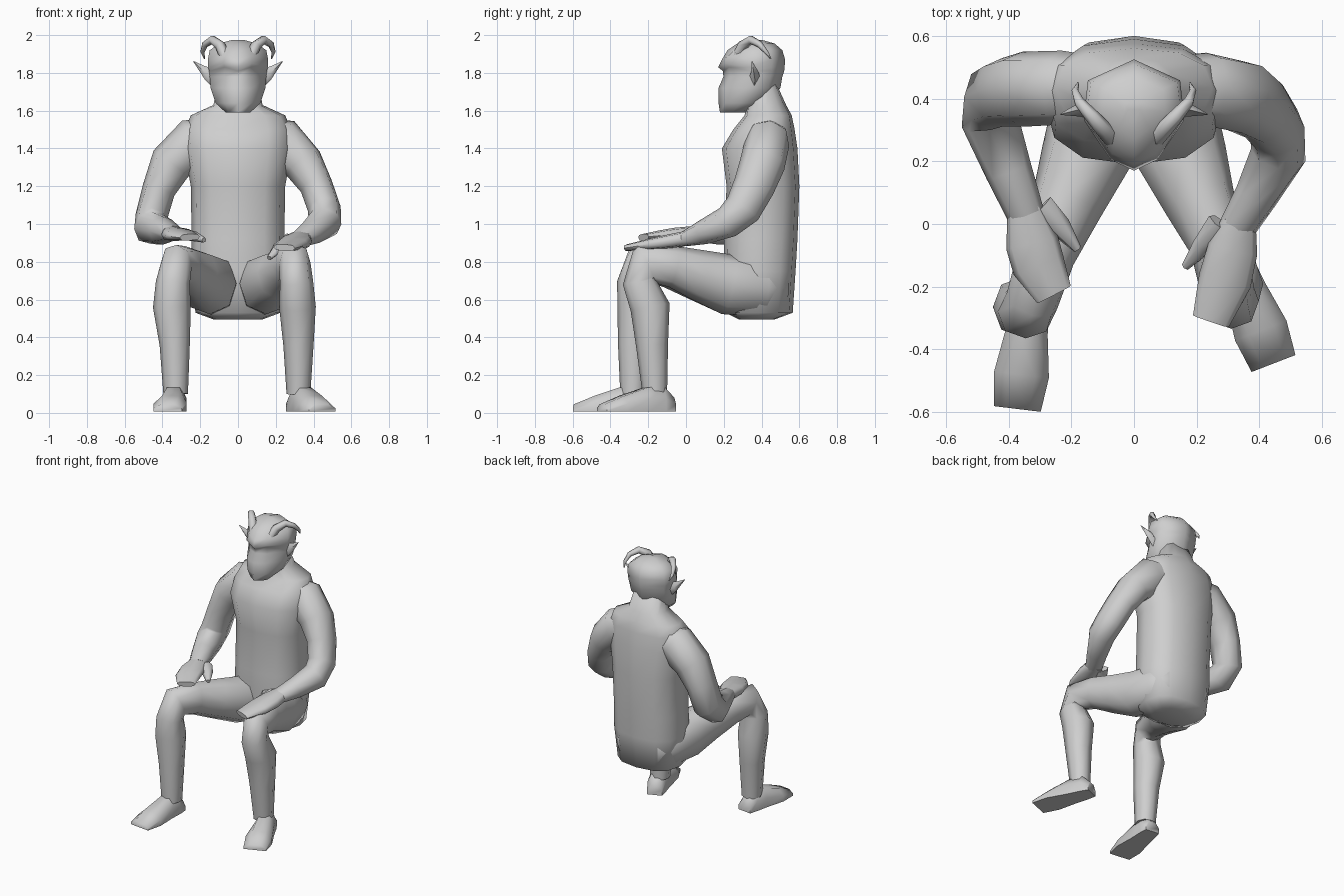
import bpy, bmesh, math
from mathutils import Vector

skin = bpy.data.materials.new("plain grey")
skin.diffuse_color = (0.62, 0.62, 0.62, 1)


def loft(name, rings, angle=75):
    """Skin a list of equal-sized point rings and cap both ends."""
    bm = bmesh.new()
    vr = [[bm.verts.new(p) for p in r] for r in rings]
    n = len(vr[0])
    for a, b in zip(vr, vr[1:]):
        for i in range(n):
            j = (i + 1) % n
            bm.faces.new((a[i], a[j], b[j], b[i]))
    bm.faces.new(vr[0][::-1])
    bm.faces.new(vr[-1])
    bmesh.ops.recalc_face_normals(bm, faces=bm.faces)
    me = bpy.data.meshes.new(name)
    bm.to_mesh(me)
    bm.free()
    me.materials.append(skin)
    ob = bpy.data.objects.new(name, me)
    bpy.context.collection.objects.link(ob)
    bpy.ops.object.select_all(action='DESELECT')
    ob.select_set(True)
    bpy.context.view_layer.objects.active = ob
    bpy.ops.object.shade_smooth_by_angle(angle=math.radians(angle))
    return ob


def oval(n, e):
    """Unit rounded-box outline."""
    out = []
    for k in range(n):
        c, s = math.cos(math.tau * k / n), math.sin(math.tau * k / n)
        out.append((math.copysign(abs(c) ** e, c), math.copysign(abs(s) ** e, s)))
    return out


def limb(name, stations, n=8, e=0.9, ref=(1, 0, 0)):
    """Tube along stations of (x, y, z, half width, half depth)."""
    pts = [Vector(s[:3]) for s in stations]
    rings = []
    for i, s in enumerate(stations):
        t = (pts[min(i + 1, len(pts) - 1)] - pts[max(i - 1, 0)]).normalized()
        u = Vector(ref)
        u = (u - t * u.dot(t)).normalized()
        v = t.cross(u)
        rings.append([pts[i] + u * a * s[3] + v * b * s[4] for a, b in oval(n, e)])
    return loft(name, rings)


# torso with neck: z, half width, front y, back y
body = [(0.495, 0.13, 0.28, 0.47), (0.53, 0.225, 0.21, 0.565), (0.75, 0.25, 0.20, 0.58),
        (0.92, 0.245, 0.20, 0.59), (1.20, 0.25, 0.215, 0.60), (1.40, 0.285, 0.19, 0.59),
        (1.50, 0.28, 0.25, 0.575), (1.575, 0.25, 0.31, 0.56), (1.63, 0.13, 0.32, 0.53),
        (1.74, 0.11, 0.32, 0.48)]
loft("torso", [[(a * w, (f + b) / 2 + c * (b - f) / 2, z) for a, c in oval(12, 0.8)]
               for z, w, f, b in body])

# head: z, half width, face half width, front y, back y
skull = [(1.59, 0.065, 0.05, 0.18, 0.32), (1.64, 0.118, 0.07, 0.172, 0.43),
         (1.72, 0.145, 0.075, 0.172, 0.50), (1.78, 0.15, 0.07, 0.198, 0.51),
         (1.81, 0.153, 0.07, 0.195, 0.52), (1.83, 0.158, 0.075, 0.17, 0.522),
         (1.87, 0.16, 0.07, 0.19, 0.525), (1.92, 0.15, 0.065, 0.22, 0.51),
         (1.955, 0.10, 0.05, 0.27, 0.47), (1.975, 0.03, 0.02, 0.33, 0.40)]
rings = []
for z, w, fw, f, b in skull:
    m = f + (b - f) * 0.45
    half = [(w, m), (w * 0.92, b - (b - f) * 0.2)]
    lift = 0.02 if 1.8 < z < 1.9 else 0
    rings.append([(0, f, z), (fw, f + 0.035, z + lift), (*half[0], z), (*half[1], z),
                  (0, b, z), (-half[1][0], half[1][1], z), (-w, m, z),
                  (-fw, f + 0.035, z + lift)])
loft("head", rings)

for side, s in (("left", -1), ("right", 1)):
    # curled horns
    limb(side + "_horn", [(s * x, y, z, r, r) for x, y, z, r in (
        (0.065, 0.27, 1.88, 0.03), (0.095, 0.30, 1.945, 0.027), (0.135, 0.345, 1.975, 0.023),
        (0.175, 0.39, 1.95, 0.017), (0.188, 0.425, 1.91, 0.011), (0.178, 0.45, 1.875, 0.003))],
        n=6, ref=(0.6 * s, -0.8, 0))
    # pointed ears
    loft(side + "_ear", [[(s * x, y + dy, z + dz) for dy, dz in
                          ((-d, 0), (0, h), (d, 0), (0, -h))]
                         for x, y, z, d, h in ((0.12, 0.36, 1.765, 0.03, 0.055),
                                               (0.175, 0.365, 1.80, 0.022, 0.036),
                                               (0.235, 0.35, 1.86, 0.002, 0.003))])

# arms, from inside the chest to the wrist
limb("left_arm", [(-0.08, 0.43, 1.47, 0.09, 0.10), (-0.23, 0.435, 1.43, 0.135, 0.118),
                  (-0.355, 0.43, 1.32, 0.115, 0.12), (-0.42, 0.42, 1.18, 0.088, 0.11),
                  (-0.458, 0.40, 1.04, 0.085, 0.11),
                  (-0.46, 0.33, 0.98, 0.092, 0.09), (-0.40, 0.17, 0.965, 0.075, 0.075),
                  (-0.345, 0.03, 0.95, 0.06, 0.04)])
limb("right_arm", [(0.08, 0.43, 1.47, 0.09, 0.10), (0.23, 0.43, 1.43, 0.135, 0.118),
                   (0.345, 0.405, 1.32, 0.11, 0.12), (0.415, 0.36, 1.20, 0.088, 0.11),
                   (0.457, 0.30, 1.08, 0.088, 0.10),
                   (0.46, 0.22, 1.01, 0.09, 0.085), (0.39, 0.09, 0.955, 0.07, 0.065),
                   (0.33, -0.01, 0.92, 0.06, 0.04)])

# flat hands and thumbs
limb("left_hand", [(-0.35, 0.05, 0.95, 0.055, 0.04), (-0.325, -0.06, 0.945, 0.085, 0.035),
                   (-0.305, -0.13, 0.94, 0.085, 0.028), (-0.255, -0.225, 0.93, 0.06, 0.018)], e=0.7)
limb("left_thumb", [(-0.30, 0.05, 0.945, 0.05, 0.03), (-0.235, -0.01, 0.935, 0.036, 0.025),
                    (-0.18, -0.08, 0.915, 0.014, 0.014)], n=6)
limb("right_hand", [(0.335, 0.01, 0.925, 0.055, 0.04), (0.315, -0.08, 0.91, 0.08, 0.037),
                    (0.29, -0.18, 0.895, 0.085, 0.03), (0.245, -0.31, 0.875, 0.06, 0.018)], e=0.7)
limb("right_thumb", [(0.28, 0.0, 0.92, 0.05, 0.03), (0.22, -0.07, 0.88, 0.036, 0.025),
                     (0.165, -0.135, 0.82, 0.014, 0.014)], n=6)

# bent legs from buttock through knee to ankle
limb("left_leg", [(-0.10, 0.53, 0.66, 0.07, 0.09), (-0.125, 0.42, 0.665, 0.125, 0.15),
                  (-0.15, 0.22, 0.68, 0.145, 0.16),
                  (-0.215, 0.06, 0.73, 0.115, 0.135),
                  (-0.28, -0.10, 0.775, 0.092, 0.11), (-0.325, -0.245, 0.79, 0.085, 0.11),
                  (-0.345, -0.28, 0.69, 0.09, 0.085), (-0.35, -0.265, 0.56, 0.10, 0.098),
                  (-0.335, -0.275, 0.36, 0.08, 0.085), (-0.33, -0.28, 0.10, 0.065, 0.068)])
limb("right_leg", [(0.10, 0.53, 0.66, 0.07, 0.09), (0.125, 0.42, 0.665, 0.125, 0.15),
                   (0.15, 0.22, 0.68, 0.145, 0.16),
                   (0.21, 0.07, 0.73, 0.115, 0.135),
                   (0.27, -0.07, 0.775, 0.092, 0.11), (0.30, -0.22, 0.79, 0.085, 0.115),
                   (0.31, -0.245, 0.69, 0.088, 0.09), (0.315, -0.19, 0.56, 0.097, 0.105),
                   (0.32, -0.18, 0.36, 0.08, 0.085), (0.32, -0.165, 0.10, 0.063, 0.065)])

# feet: position along the foot, half width, height
for name, heel, toe in (("left_foot", (-0.325, -0.20), (-0.372, -0.59)),
                        ("right_foot", (0.30, -0.07), (0.445, -0.445))):
    h, t = Vector((*heel, 0)), Vector((*toe, 0))
    side = (t - h).normalized().cross(Vector((0, 0, 1)))
    loft(name, [[h.lerp(t, k) + side * a * w + Vector((0, 0, z))
                 for a, z in ((-1, 0.008), (1, 0.008), (1, zt * 0.55), (0.5, zt),
                              (-0.5, zt), (-1, zt * 0.55))]
                for k, w, zt in ((0, 0.05, 0.08), (0.15, 0.06, 0.14), (0.38, 0.068, 0.135),
                                 (0.72, 0.088, 0.09), (1, 0.075, 0.045))])
